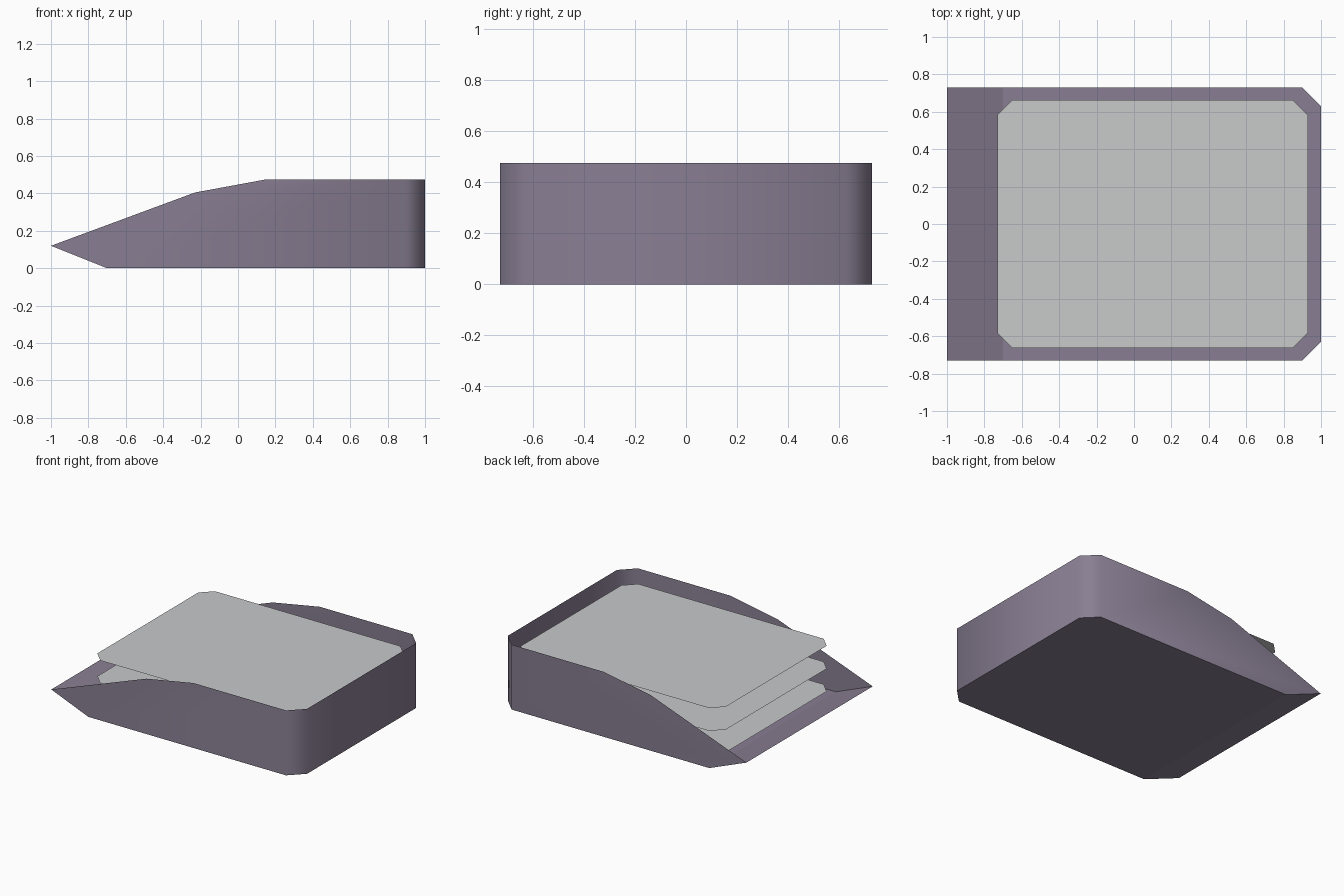
import bpy
import bmesh

cube = bpy.data.objects.get("Cube")
if cube:
    bpy.data.objects.remove(cube, do_unlink=True)


def material(name, rgb):
    mat = bpy.data.materials.new(name)
    mat.use_nodes = True
    color = (*rgb, 1.0)
    mat.diffuse_color = color
    mat.node_tree.nodes["Principled BSDF"].inputs["Base Color"].default_value = color
    return mat


plastic = material("mauve grey plastic", (0.25, 0.21, 0.29))
paper = material("white paper", (0.58, 0.585, 0.59))


def make_object(name, bm, mat):
    mesh = bpy.data.meshes.new(name)
    bm.to_mesh(mesh)
    bm.free()
    mesh.materials.append(mat)
    obj = bpy.data.objects.new(name, mesh)
    bpy.context.collection.objects.link(obj)
    return obj


# Tray: thin shell with sloped side walls, a cut-cornered end and an angled lip
HALF_W, CUT, TOP = 0.73, 0.1, 0.475
SIDE = [(-1, 0.12), (-0.7, 0), (0.9, 0), (0.9, TOP), (0.15, TOP), (-0.23, 0.405)]
bm = bmesh.new()
sides = []
corners = []
for s in (-1, 1):
    side = [bm.verts.new((x, s * HALF_W, z)) for x, z in SIDE]
    end = [bm.verts.new((1, s * (HALF_W - CUT), z)) for z in (0, TOP)]
    bm.faces.new(side if s < 0 else side[::-1])
    corner = [side[2], end[0], end[1], side[3]]
    bm.faces.new(corner if s < 0 else corner[::-1])
    sides.append(side)
    corners.append(end)
(a, b), (ea, eb) = sides, corners
bm.faces.new((ea[0], eb[0], eb[1], ea[1]))
walls = list(bm.faces)
lip = bm.faces.new((a[0], b[0], b[1], a[1]))
floor = bm.faces.new((a[1], b[1], b[2], eb[0], ea[0], a[2]))
for f in walls:
    f.smooth = True
for f in (lip, floor):
    for e in f.edges:
        e.smooth = False
make_object("tray_shell", bm, plastic)

# Stacked paper sheets with clipped corners
X0, X1, Y, C = -0.73, 0.93, 0.663, 0.08
outline = [(X0 + C, -Y), (X1 - C, -Y), (X1, C - Y), (X1, Y - C),
           (X1 - C, Y), (X0 + C, Y), (X0, Y - C), (X0, C - Y)]
for name, z in (("lower", 0.067), ("middle", 0.233), ("upper", 0.4)):
    bm = bmesh.new()
    bm.faces.new([bm.verts.new((x, y, z)) for x, y in outline])
    make_object(name + "_paper_sheet", bm, paper)
